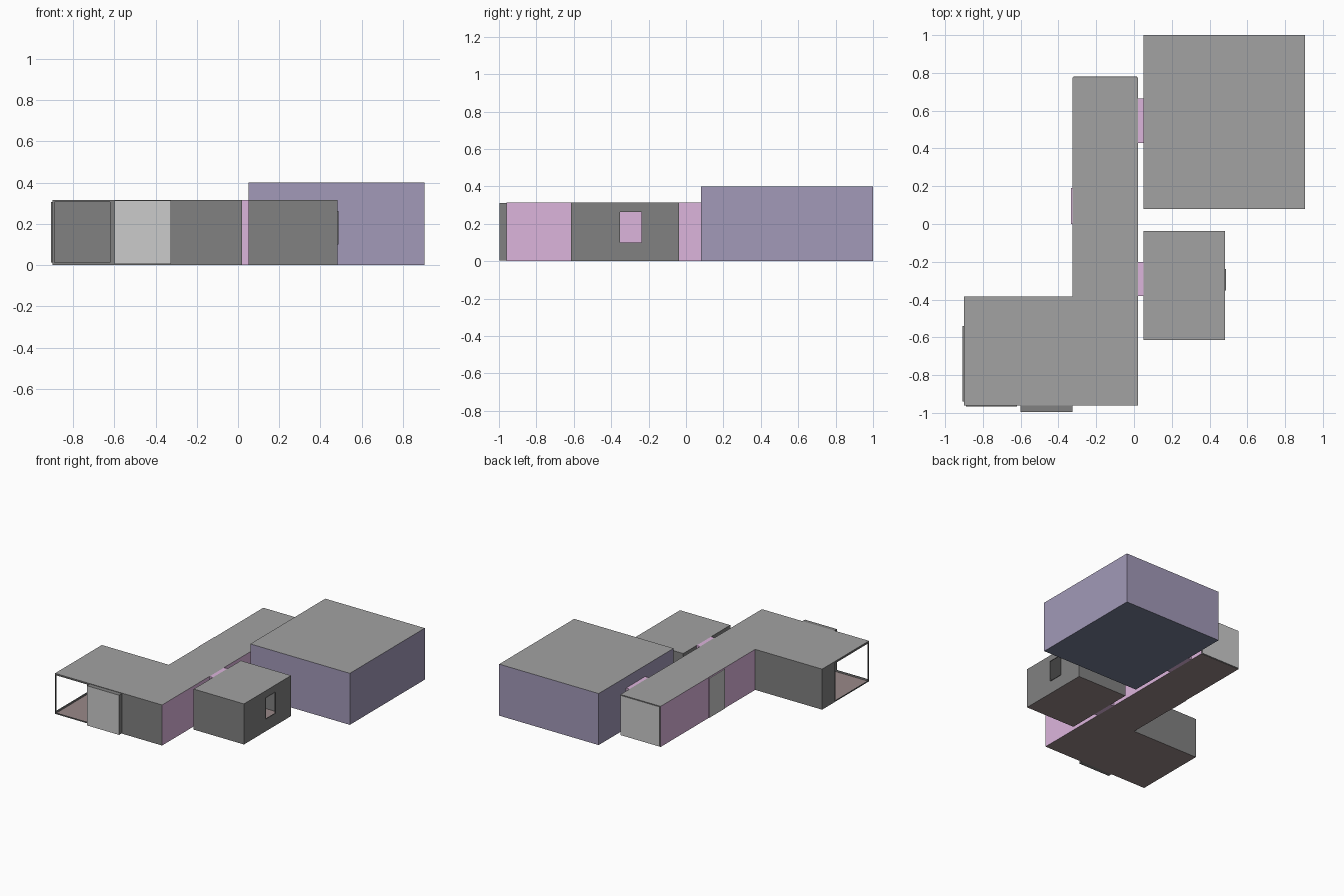
import bpy
from mathutils import Vector

if "Cube" in bpy.data.objects:
    bpy.data.objects.remove(bpy.data.objects["Cube"])


def material(name, rgb):
    m = bpy.data.materials.new(name)
    m.diffuse_color = (*rgb, 1)
    m.use_nodes = True
    m.node_tree.nodes["Principled BSDF"].inputs["Base Color"].default_value = m.diffuse_color
    return m


PINK = material("pink_paint", (0.72, 0.46, 0.72))
PURPLE = material("purple_paint", (0.36, 0.32, 0.48))
GREY = material("dark_grey_paint", (0.22, 0.22, 0.22))
ROOF = material("ceiling_grey", (0.36, 0.36, 0.36))
BROWN = material("brown_floor", (0.32, 0.25, 0.25))
BLUE = material("dark_blue_floor", (0.18, 0.21, 0.30))
PANEL = material("panel_grey", (0.55, 0.55, 0.55))


def mesh_object(name, faces, mat):
    verts, index, polys = [], {}, []
    for face in faces:
        poly = []
        for v in face:
            key = tuple(round(c, 4) for c in v)
            if key not in index:
                index[key] = len(verts)
                verts.append(key)
            poly.append(index[key])
        polys.append(poly)
    me = bpy.data.meshes.new(name)
    me.from_pydata(verts, [], polys)
    me.materials.append(mat)
    ob = bpy.data.objects.new(name, me)
    bpy.context.collection.objects.link(ob)
    return ob


def wall(name, p, q, h, mat, holes=()):
    """Thin wall from p to q (outside on the right hand side).
    Each hole: start, end (distance from p), z0, z1, outward depth, closed by a panel?"""
    p, q = Vector((*p, 0)), Vector((*q, 0))
    d = (q - p).normalized()
    out = Vector((d.y, -d.x, 0))

    def pt(s, z, o=0):
        return p + d * s + out * o + Vector((0, 0, z))

    def rect(a, b, z0, z1, o=0):
        return [pt(a, z0, o), pt(b, z0, o), pt(b, z1, o), pt(a, z1, o)]

    faces, s = [], 0
    for i, (a, b, z0, z1, depth, closed) in enumerate(holes):
        faces.append(rect(s, a, 0, h))
        if z0 > 0:
            faces.append(rect(a, b, 0, z0))
        if z1 < h:
            faces.append(rect(a, b, z1, h))
        if depth:
            inner, outer = rect(a, b, z0, z1), rect(a, b, z0, z1, depth)
            for k in range(4):
                n = (k + 1) % 4
                faces.append([inner[k], inner[n], outer[n], outer[k]])
            if closed:
                mesh_object(f"{name}_door_panel", [outer], PANEL)
        s = b
    faces.append(rect(s, (q - p).length, 0, h))
    return mesh_object(name, faces, mat)


def slab(name, outline, z, mat, up):
    pts = [(x, y, z) for x, y in outline]
    return mesh_object(name, [pts if up else pts[::-1]], mat)


# L-shaped living room and hallway
H = 0.315
L = [(-0.9, -0.96), (0.02, -0.96), (0.02, 0.775), (-0.325, 0.775),
     (-0.325, -0.385), (-0.9, -0.385)]
slab("hall_floor", L, 0, BROWN, False)
slab("hall_roof", L, H, ROOF, True)
wall("living_front_wall", L[0], L[1], H, GREY,
     [(0.01, 0.28, 0.012, 0.305, 0.006, False),
      (0.30, 0.575, 0.004, 0.312, 0.036, True)])
wall("hall_right_wall", L[1], L[2], H, PINK,
     [(0.58, 0.76, 0, H, 0.03, False), (1.39, 1.625, 0, H, 0.03, False)])
wall("hall_back_wall", L[2], L[3], H, GREY, [(0.005, 0.34, 0.004, 0.311, 0.005, True)])
wall("hall_left_wall", L[3], L[4], H, PINK, [(0.585, 0.775, 0.004, 0.311, 0.008, True)])
wall("living_back_wall", L[4], L[5], H, GREY)
wall("living_left_wall", L[5], L[0], H, GREY, [(0.155, 0.555, 0.012, 0.305, 0.008, False)])


def room(name, x0, x1, y0, y1, h, mat, floor_mat, door, window=()):
    """Box room with a doorway in its left wall and an optional window on the right."""
    c = [(x0, y0), (x1, y0), (x1, y1), (x0, y1)]
    slab(f"{name}_floor", c, 0, floor_mat, False)
    slab(f"{name}_roof", c, h, ROOF, True)
    wall(f"{name}_front_wall", c[0], c[1], h, mat)
    wall(f"{name}_right_wall", c[1], c[2], h, mat, window)
    wall(f"{name}_back_wall", c[2], c[3], h, mat)
    wall(f"{name}_left_wall", c[3], c[0], h, mat, [door])


# Small room with window, and tall big room
room("small_room", 0.05, 0.482, -0.615, -0.037, H, GREY, BROWN,
     (0.163, 0.343, 0, H, 0, False), [(0.263, 0.377, 0.10, 0.262, 0.006, False)])
room("big_room", 0.05, 0.905, 0.08, 1.0, 0.4, PURPLE, BLUE,
     (0.335, 0.57, 0, H, 0, False))

# Centre the plan on the origin
for ob in bpy.context.scene.objects:
    ob.location.y -= 0.0
